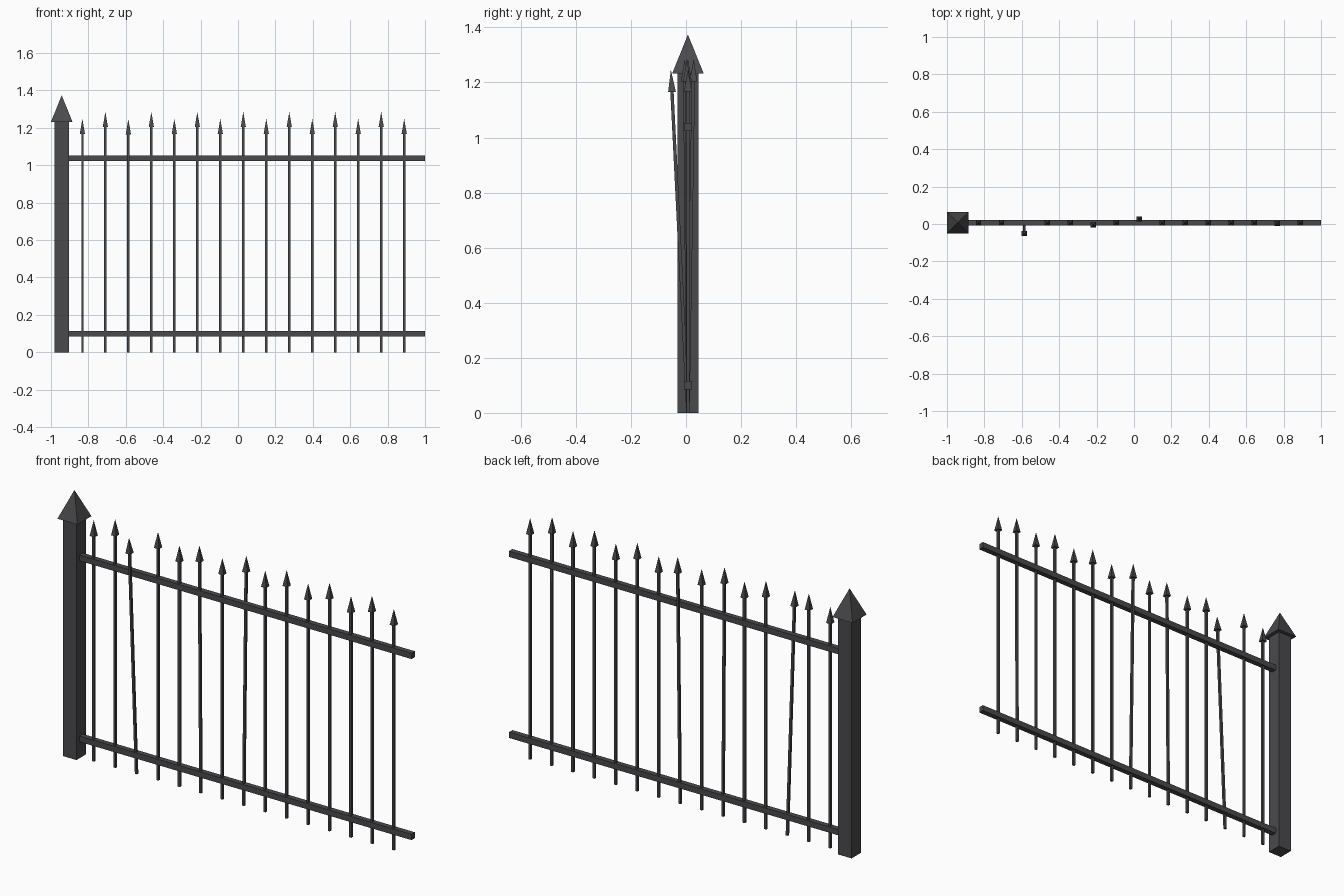
import bpy, bmesh, math
from mathutils import Matrix, Vector

if "Cube" in bpy.data.objects:
    bpy.data.objects.remove(bpy.data.objects["Cube"])

iron = bpy.data.materials.new("dark iron grey")
iron.diffuse_color = (0.068, 0.068, 0.073, 1)
iron.use_nodes = True
iron.node_tree.nodes["Principled BSDF"].inputs["Base Color"].default_value = iron.diffuse_color
CY = 0.007  # centre line of the fence


def add_box(bm, lo, hi):
    lo, hi = Vector(lo), Vector(hi)
    size = hi - lo
    m = Matrix.Translation((lo + hi) / 2) @ Matrix.Diagonal((size.x, size.y, size.z, 1))
    bmesh.ops.create_cube(bm, size=1, matrix=m)


def add_pyramid(bm, width, z0, z1):
    # four-sided spike with sides square to the axes
    m = Matrix.Translation((0, 0, (z0 + z1) / 2)) @ Matrix.Rotation(math.pi / 4, 4, 'Z')
    bmesh.ops.create_cone(bm, cap_ends=True, segments=4, radius1=width / math.sqrt(2),
                          radius2=0, depth=z1 - z0, matrix=m)


def finish(name, bm, location=(0, 0, 0), lean=0.0):
    bmesh.ops.remove_doubles(bm, verts=bm.verts, dist=1e-5)
    bmesh.ops.recalc_face_normals(bm, faces=bm.faces)
    mesh = bpy.data.meshes.new(name)
    bm.to_mesh(mesh)
    bm.free()
    mesh.materials.append(iron)
    ob = bpy.data.objects.new(name, mesh)
    ob.location = location
    ob.rotation_euler.x = lean
    bpy.context.collection.objects.link(ob)


# corner post and its pointed cap
bm = bmesh.new()
add_box(bm, (-0.0385, -0.0385, 0), (0.0385, 0.0385, 1.232))
finish("post", bm, (-0.9425, CY, 0))
bm = bmesh.new()
add_pyramid(bm, 0.115, 1.232, 1.374)
finish("post_cap", bm, (-0.9425, CY, 0))

# two horizontal rails
for name, z in (("lower_rail", 0.1), ("upper_rail", 1.038)):
    bm = bmesh.new()
    add_box(bm, (-0.906, -0.014, z - 0.015), (1.0, 0.014, z + 0.015))
    finish(name, bm, (0, CY, 0))

# pickets, alternately short and tall, a few bent out of line (sideways shift at the tip)
bent = {2: -0.062, 5: -0.012, 7: 0.021, 13: -0.004}
for i in range(15):
    top = 1.285 if i % 2 else 1.248
    bm = bmesh.new()
    add_box(bm, (-0.006, -0.006, 0), (0.006, 0.006, top - 0.08))
    add_pyramid(bm, 0.028, top - 0.081, top)
    finish(f"picket_{i + 1}", bm, (-0.832 + 0.1229 * i, CY, 0), -math.atan2(bent.get(i, 0), top))
